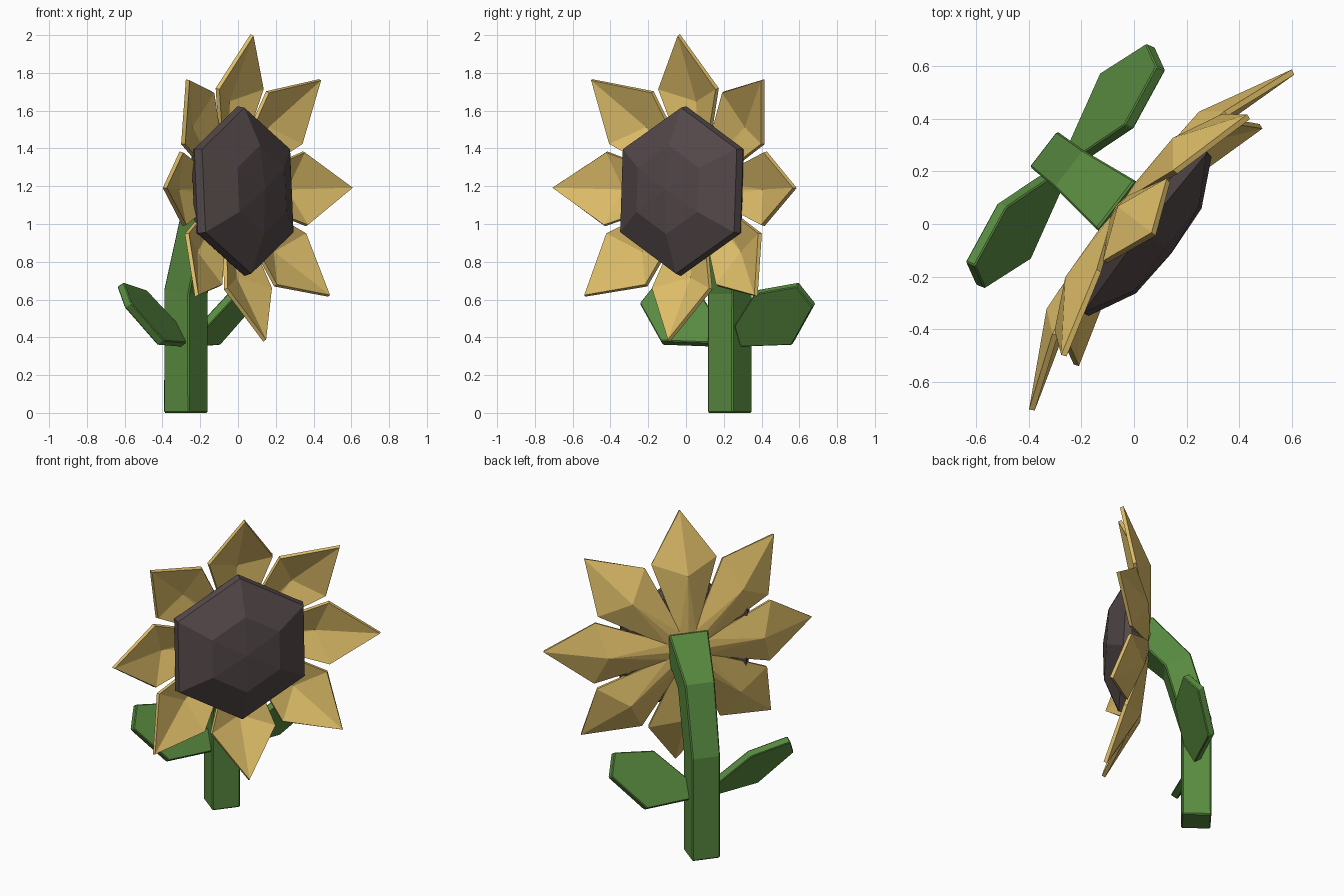
import bpy, bmesh
from math import radians, sin, cos, pi
from mathutils import Matrix, Vector

cube = bpy.data.objects.get("Cube")
if cube:
    bpy.data.objects.remove(cube)


def material(name, rgb):
    mat = bpy.data.materials.new(name)
    mat.use_nodes = True
    mat.diffuse_color = (*rgb, 1)
    mat.node_tree.nodes["Principled BSDF"].inputs["Base Color"].default_value = (*rgb, 1)
    return mat


yellow = material("petal yellow", (0.73, 0.51, 0.14))
brown = material("seed brown", (0.088, 0.064, 0.066))
green = material("leaf green", (0.1, 0.26, 0.052))

# Everything is built facing -y, then the whole plant is turned
TURN = Matrix.Rotation(radians(52.3), 4, 'Z')
HEAD = TURN @ Matrix.Translation((0, 0, 1.185)) @ Matrix.Rotation(radians(-3), 4, 'X')


def build(name, bm, mat, matrix, thickness=0, bevel=0):
    bmesh.ops.recalc_face_normals(bm, faces=bm.faces)
    mesh = bpy.data.meshes.new(name)
    bm.to_mesh(mesh)
    bm.free()
    mesh.materials.append(mat)
    obj = bpy.data.objects.new(name, mesh)
    bpy.context.collection.objects.link(obj)
    obj.matrix_world = matrix
    if thickness:
        mod = obj.modifiers.new("thickness", 'SOLIDIFY')
        mod.thickness = thickness
        mod.offset = 0
    if bevel:
        mod = obj.modifiers.new("soft edges", 'BEVEL')
        mod.width = bevel
        mod.segments = 1
    return obj


def loft(bm, rings):
    """Join equal rings of points and cap both ends."""
    rows = [[bm.verts.new(p) for p in ring] for ring in rings]
    n = len(rows[0])
    for a, b in zip(rows, rows[1:]):
        for i in range(n):
            j = (i + 1) % n
            bm.faces.new((a[i], a[j], b[j], b[i]))
    bm.faces.new(rows[0])
    return bm.faces.new(rows[-1])


# Stem: square section bent forward towards the head
# (forward position, height, lean in degrees, half width)
path = [(-0.36, 0, 0, 0.085), (-0.36, 0.64, 8, 0.085),
        (-0.25, 1.03, 30, 0.09), (-0.04, 1.24, 45, 0.118)]
rings = []
for fwd, height, lean, half in path:
    mid = Vector((0.015, -fwd, height))
    across = Vector((0, -cos(radians(lean)), -sin(radians(lean)))) * 0.085
    side = Vector((half, 0, 0))
    rings.append([mid + side + across, mid - side + across,
                  mid - side - across, mid + side - across])
bm = bmesh.new()
loft(bm, rings)
build("stem", bm, green, TURN, bevel=0.007)

# Leaves: one tilted six-sided plate, repeated half a turn around the stem
leaf = [(0.28, 0.24, 0.64), (0.53, 0.28, 0.68), (0.575, 0.365, 0.57),
        (0.38, 0.435, 0.37), (0.09, 0.365, 0.36), (0.1, 0.3, 0.47)]
pivot = Matrix.Translation((0.015, 0.34, 0))
for name, angle in (("left_leaf", 0), ("right_leaf", pi)):
    bm = bmesh.new()
    bm.faces.new([bm.verts.new(p) for p in leaf])
    spin = pivot @ Matrix.Rotation(angle, 4, 'Z') @ pivot.inverted()
    build(name, bm, green, TURN @ spin, thickness=0.045, bevel=0.005)

# Petals: cupped kites with a ridge on the back
for k in range(8):
    bm = bmesh.new()
    base, ridge, tip = [bm.verts.new(p) for p in
                        ((0, 0.09, 0.08), (0, 0.47, 0.055), (0, 0.81, -0.125))]
    for s in (-1, 1):
        root = bm.verts.new((s * 0.05, 0.1, 0.07))
        shoulder = bm.verts.new((s * 0.195, 0.53, -0.03))
        bm.faces.new((base, root, ridge))
        bm.faces.new((root, shoulder, ridge))
        bm.faces.new((ridge, shoulder, tip))
    # radial axis of the kite points up the head
    for v in bm.verts:
        v.co = Vector((v.co.x, v.co.z, v.co.y))
    place = Matrix.Translation((0.015, 0, 0)) @ Matrix.Rotation(k * pi / 4, 4, 'Y')
    build(f"petal_{k + 1}", bm, yellow, HEAD @ place, thickness=0.022)

# Seed disc: stepped six-sided dome with a shallow point
profile = [(0.42, -0.02), (0.45, 0.02), (0.44, 0.065), (0.235, 0.16)]
bm = bmesh.new()
cap = loft(bm, [[(r * sin(i * pi / 3), -fwd, r * cos(i * pi / 3)) for i in range(6)]
                for r, fwd in profile])
point = bmesh.ops.poke(bm, faces=[cap])["verts"][0]
point.co.y = -0.18
build("seed_disc", bm, brown, HEAD @ Matrix.Translation((0, 0, -0.012)))
